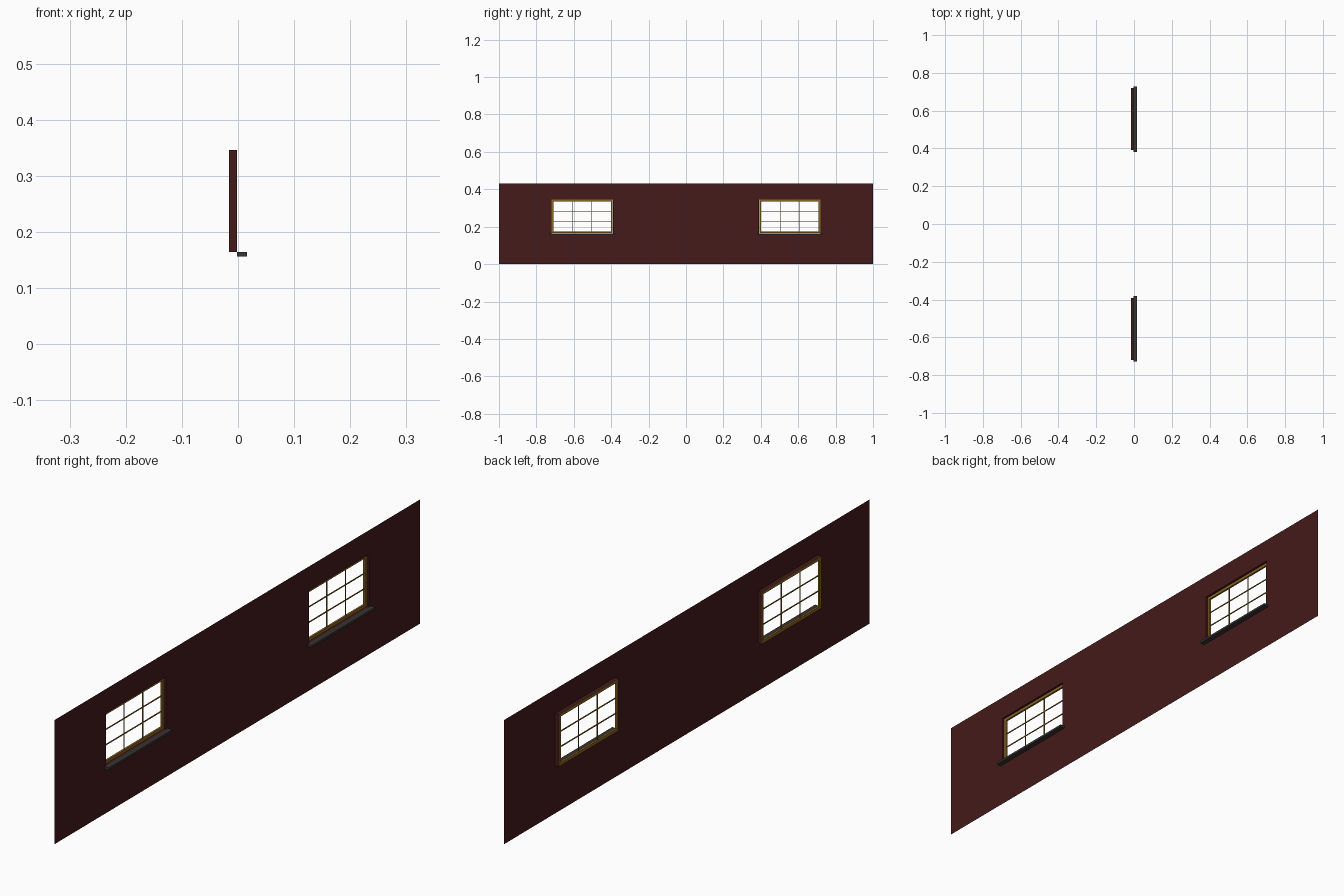
import bpy, bmesh

if "Cube" in bpy.data.objects:
    bpy.data.objects.remove(bpy.data.objects["Cube"])


def material(name, rgb):
    m = bpy.data.materials.new(name)
    m.diffuse_color = (*rgb, 1)
    m.use_nodes = True
    m.node_tree.nodes["Principled BSDF"].inputs["Base Color"].default_value = m.diffuse_color
    return m


BRICK = material("dark_red_wall", (0.060, 0.0105, 0.0105))
WOOD = material("ochre_wood", (0.27, 0.135, 0.018))
STONE = material("dark_grey_stone", (0.040, 0.033, 0.032))

WALL_X, BACK_X = -0.002, -0.016      # wall face and back of window recess
CENTRES = (-0.555, 0.555)            # window centres along y
HALF, Z0, Z1 = 0.164, 0.1645, 0.346  # opening
TOP = 0.43
RIM = 0.010                          # frame width


def finish(bm, name, mat):
    me = bpy.data.meshes.new(name)
    bm.to_mesh(me)
    bm.free()
    me.materials.append(mat)
    ob = bpy.data.objects.new(name, me)
    bpy.context.collection.objects.link(ob)
    return ob


def add_box(bm, x, y, z):
    """Add a box given (min, max) ranges."""
    vs = bmesh.ops.create_cube(bm, size=1)["verts"]
    for v in vs:
        v.co = [r[0] if c < 0 else r[1] for c, r in zip(v.co, (x, y, z))]


# Wall sheet with two openings and their recess sides
bm = bmesh.new()
quad = lambda pts: bm.faces.new([bm.verts.new(p) for p in pts])
ys = [-1]
for c in CENTRES:
    ys += [c - HALF, c + HALF]
ys.append(1)
zs = [0, Z0, Z1, TOP]
for i in range(5):
    for j in range(3):
        a, b, lo, hi = ys[i], ys[i + 1], zs[j], zs[j + 1]
        if i in (1, 3) and j == 1:
            ring = [(a, lo), (b, lo), (b, hi), (a, hi)]
            for k in range(4):
                p, q = ring[k], ring[(k + 1) % 4]
                quad([(WALL_X, *p), (WALL_X, *q), (BACK_X, *q), (BACK_X, *p)])
        else:
            quad([(WALL_X, a, lo), (WALL_X, b, lo), (WALL_X, b, hi), (WALL_X, a, hi)])
bmesh.ops.remove_doubles(bm, verts=bm.verts, dist=1e-5)
finish(bm, "wall", BRICK)

for side, c in zip(("left", "right"), CENTRES):
    # Frame set just inside the recess
    e = 0.0008
    y0, y1, z0, z1 = c - HALF + e, c + HALF - e, Z0 + e, Z1 - e
    fx = (BACK_X, -0.009)
    bm = bmesh.new()
    add_box(bm, fx, (y0, y0 + RIM), (z0, z1))
    add_box(bm, fx, (y1 - RIM, y1), (z0, z1))
    add_box(bm, fx, (y0 + RIM, y1 - RIM), (z0, z0 + RIM))
    add_box(bm, fx, (y0 + RIM, y1 - RIM), (z1 - RIM, z1))
    finish(bm, side + "_window_frame", WOOD)

    # Glazing bars: three columns by three rows
    bm = bmesh.new()
    iy0, iy1, iz0, iz1 = y0 + RIM, y1 - RIM, z0 + RIM, z1 - RIM
    bx, t = (-0.014, -0.011), 0.0016
    for k in (1, 2):
        y = iy0 + (iy1 - iy0) * k / 3
        z = iz0 + (iz1 - iz0) * k / 3
        add_box(bm, bx, (y - t, y + t), (iz0, iz1))
        add_box(bm, bx, (iy0, iy1), (z - t, z + t))
    finish(bm, side + "_glazing_bars", WOOD)

    # Projecting sill
    bm = bmesh.new()
    add_box(bm, (WALL_X, 0.016), (c - 0.174, c + 0.174), (0.157, 0.165))
    finish(bm, side + "_sill", STONE)
